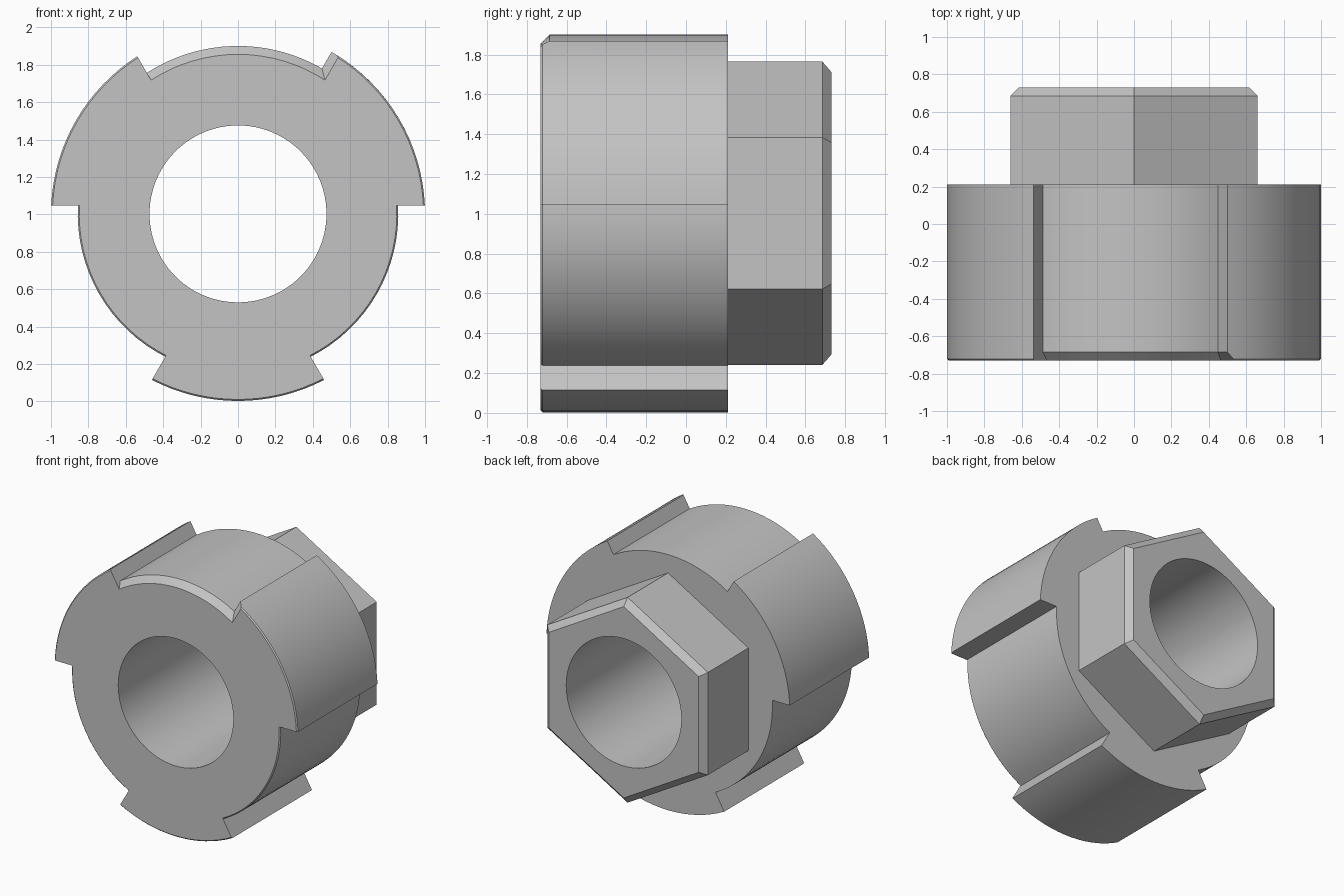
import bpy
import bmesh
from math import sin, cos, asin, pi, radians

cube = bpy.data.objects.get("Cube")
if cube:
    bpy.data.objects.remove(cube, do_unlink=True)

# Main dimensions
CENTRE_Z = 1.003
FRONT, SHOULDER, BACK = -0.73, 0.21, 0.73
LUG_R, FLOOR_R, TOP_FLOOR_R, BORE_R = 1.0, 0.857, 0.898, 0.473
HEX_FLAT, CHAMFER, EDGE = 0.66, 0.045, 0.008
STEPS = 16
SECTION = radians(60)

steel = bpy.data.materials.new("steel grey")
steel.use_nodes = True
grey = (0.55, 0.55, 0.55, 1)
steel.diffuse_color = grey
steel.node_tree.nodes["Principled BSDF"].inputs["Base Color"].default_value = grey

bm = bmesh.new()


def ring(points, y):
    return [bm.verts.new((r * cos(a), y, CENTRE_Z + r * sin(a))) for r, a in points]


def collar_outline(y):
    """Three lugs alternating with three gaps; the top gap has a wide front chamfer."""
    t = min(1, (y - FRONT) / CHAMFER)
    trim = EDGE * max(0, 1 - (y - FRONT) / EDGE)

    def wall(boundary, r):
        offset = CHAMFER * (1 - t) if boundary == 1 else CHAMFER
        side = 1 if boundary % 2 == 0 else -1
        return boundary * SECTION + side * asin(offset / r)

    points = []
    for k in range(6):
        if k == 1:
            r = TOP_FLOOR_R - CHAMFER * (1 - t)
        else:
            r = (LUG_R if k % 2 == 0 else FLOOR_R) - trim
        start, end = wall(k, r), wall(k + 1, r)
        points += [(r, start + (end - start) * i / STEPS) for i in range(STEPS + 1)]
    return points


def hexagon(flat):
    return [(flat / cos(pi / 6), pi / 6 + k * SECTION) for k in range(6)]


def circle(r, count=96):
    return [(r, 2 * pi * i / count) for i in range(count)]


def skin(*rings):
    for a, b in zip(rings, rings[1:]):
        n = len(a)
        for i in range(n):
            j = (i + 1) % n
            bm.faces.new((a[i], a[j], b[j], b[i]))


def annulus(outer, inner):
    edges = []
    for loop in (outer, inner):
        for i, v in enumerate(loop):
            pair = (v, loop[(i + 1) % len(loop)])
            edges.append(bm.edges.get(pair) or bm.edges.new(pair))
    bmesh.ops.triangle_fill(bm, use_beauty=True, use_dissolve=False, edges=edges)


# Lugged collar
levels = (FRONT, FRONT + EDGE, FRONT + CHAMFER, SHOULDER)
collar = [ring(collar_outline(y), y) for y in levels]
skin(*collar)

# Hexagonal head with chamfered end
head = [ring(hexagon(HEX_FLAT), SHOULDER),
        ring(hexagon(HEX_FLAT), BACK - CHAMFER),
        ring(hexagon(HEX_FLAT - CHAMFER), BACK)]
skin(*head)

# Through bore
bore = [ring(circle(BORE_R), y) for y in (FRONT, BACK)]
skin(*bore)

# Flat front, shoulder and back faces
annulus(collar[0], bore[0])
annulus(collar[-1], head[0])
annulus(head[-1], bore[1])

bmesh.ops.recalc_face_normals(bm, faces=bm.faces)
mesh = bpy.data.meshes.new("lugged_hex_nut")
bm.to_mesh(mesh)
bm.free()
mesh.materials.append(steel)
nut = bpy.data.objects.new("lugged_hex_nut", mesh)
bpy.context.collection.objects.link(nut)

bpy.ops.object.select_all(action="DESELECT")
nut.select_set(True)
bpy.context.view_layer.objects.active = nut
bpy.ops.object.shade_smooth_by_angle(angle=radians(25))
